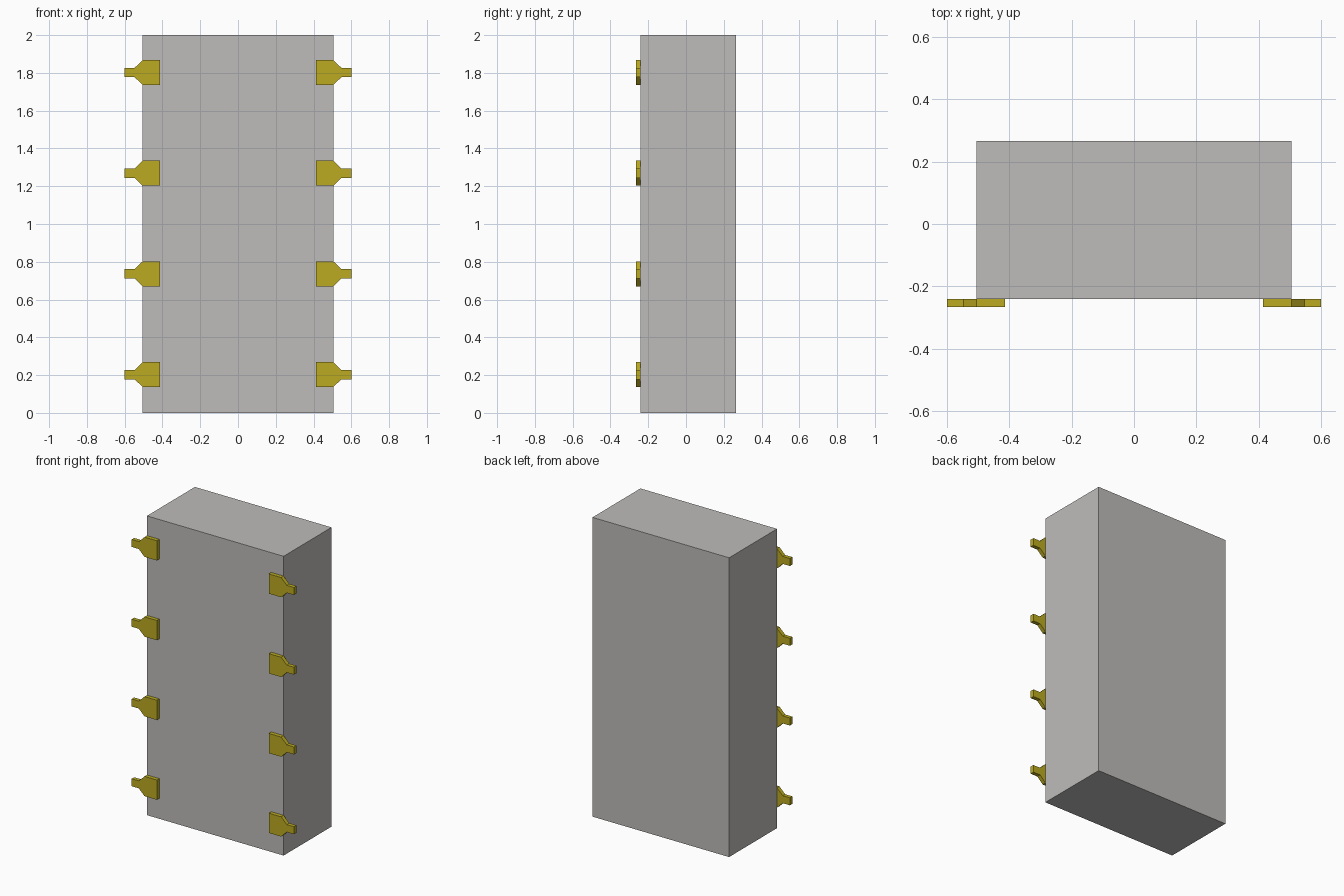
import bpy
import bmesh

cube = bpy.data.objects.get("Cube")
if cube:
    bpy.data.objects.remove(cube, do_unlink=True)


def make_material(name, colour):
    mat = bpy.data.materials.new(name)
    mat.use_nodes = True
    mat.diffuse_color = colour
    mat.node_tree.nodes["Principled BSDF"].inputs["Base Color"].default_value = colour
    return mat


def extruded(name, outline, y_front, depth, mat):
    """Extrude an x-z outline backwards from y_front."""
    bm = bmesh.new()
    face = bm.faces.new([bm.verts.new((x, y_front, z)) for x, z in outline])
    result = bmesh.ops.extrude_face_region(bm, geom=[face])
    moved = [v for v in result["geom"] if isinstance(v, bmesh.types.BMVert)]
    bmesh.ops.translate(bm, verts=moved, vec=(0, depth, 0))
    bmesh.ops.recalc_face_normals(bm, faces=bm.faces)
    mesh = bpy.data.meshes.new(name)
    bm.to_mesh(mesh)
    bm.free()
    mesh.materials.append(mat)
    obj = bpy.data.objects.new(name, mesh)
    bpy.context.collection.objects.link(obj)
    return obj


grey = make_material("warm grey", (0.515, 0.503, 0.491, 1))
gold = make_material("dull gold", (0.497, 0.402, 0.015, 1))

BODY_X, BODY_FRONT, BODY_DEPTH, HEIGHT = 0.505, -0.24, 0.506, 2.0
PIN_THICKNESS, PIN_PITCH, PIN_FIRST = 0.026, 0.533, 0.203

# Block body
extruded("body", [(-BODY_X, 0), (BODY_X, 0), (BODY_X, HEIGHT), (-BODY_X, HEIGHT)],
         BODY_FRONT, BODY_DEPTH, grey)

# Flat contact tabs: wide pad, taper, narrow tip
half_profile = [(0.414, 0.066), (BODY_X, 0.066), (0.547, 0.025), (0.6, 0.025)]
for side, label in ((1, "left"), (-1, "right")):
    for row in range(4):
        z = PIN_FIRST + row * PIN_PITCH
        outline = [(side * x, z - h) for x, h in half_profile]
        outline += [(side * x, z + h) for x, h in reversed(half_profile)]
        extruded(f"{label}_tab_{row + 1}", outline,
                 BODY_FRONT - PIN_THICKNESS, PIN_THICKNESS, gold)
